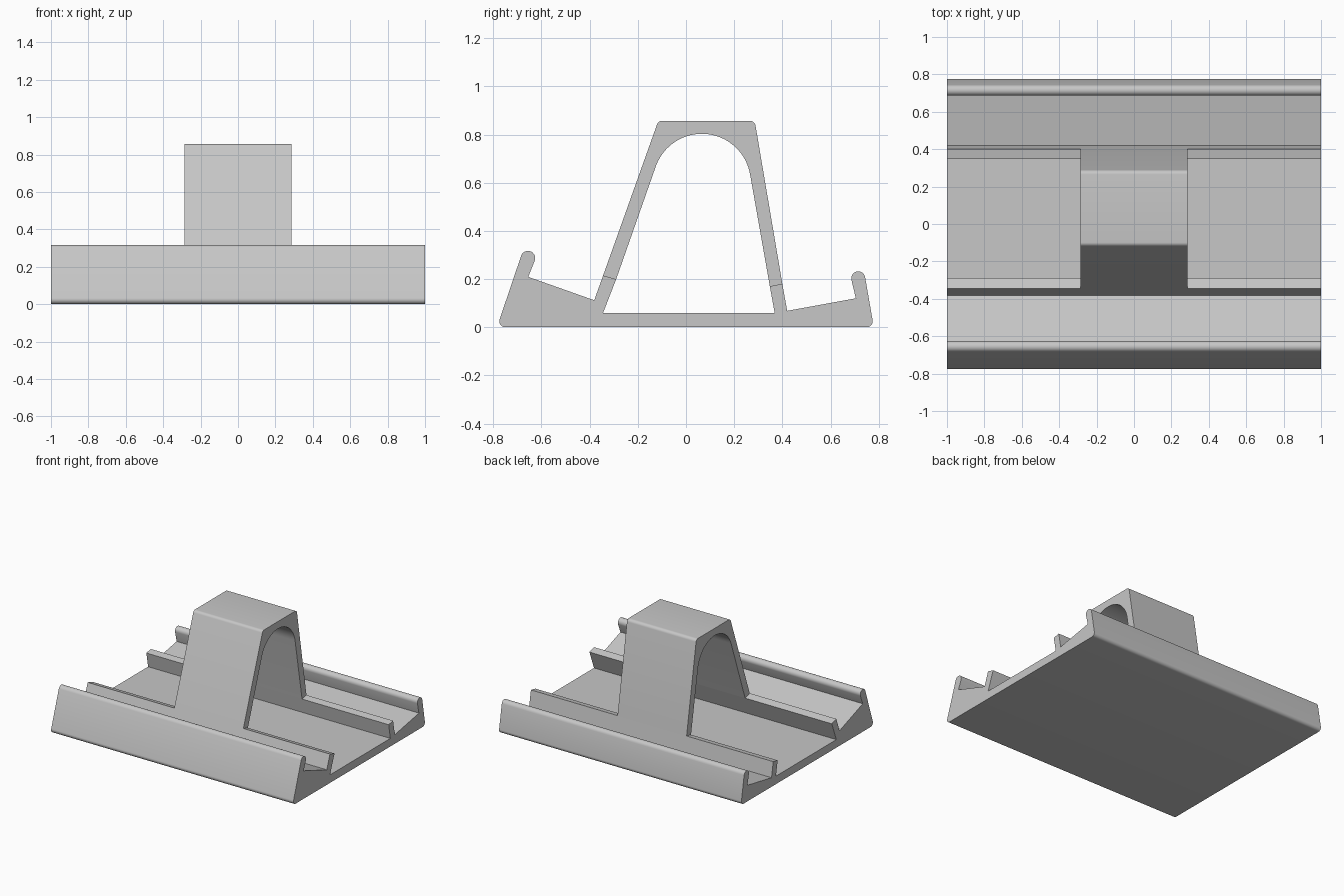
import bpy
import bmesh
from math import cos, sin, radians

cube = bpy.data.objects.get("Cube")
if cube:
    bpy.data.objects.remove(cube, do_unlink=True)

grey = bpy.data.materials.new("plain_grey")
grey.use_nodes = True
colour = (0.57, 0.57, 0.57, 1)
grey.diffuse_color = colour
grey.node_tree.nodes["Principled BSDF"].inputs["Base Color"].default_value = colour


def arc(y, z, r, start, end, steps=10):
    """Points on a circular arc in the y-z plane, angles in degrees."""
    angles = [radians(start + (end - start) * i / steps) for i in range(steps + 1)]
    return [(y + r * cos(a), z + r * sin(a)) for a in angles]


def extrude_profile(name, profile, half_width):
    """Solid made by sweeping a y-z outline along x."""
    bm = bmesh.new()
    face = bm.faces.new([bm.verts.new((-half_width, y, z)) for y, z in profile])
    result = bmesh.ops.extrude_face_region(bm, geom=[face], use_keep_orig=True)
    moved = [v for v in result["geom"] if isinstance(v, bmesh.types.BMVert)]
    bmesh.ops.translate(bm, verts=moved, vec=(2 * half_width, 0, 0))
    bmesh.ops.recalc_face_normals(bm, faces=bm.faces)
    mesh = bpy.data.meshes.new(name)
    bm.to_mesh(mesh)
    bm.free()
    mesh.materials.append(grey)
    obj = bpy.data.objects.new(name, mesh)
    bpy.context.collection.objects.link(obj)
    bpy.ops.object.select_all(action="DESELECT")
    obj.select_set(True)
    bpy.context.view_layer.objects.active = obj
    bpy.ops.object.shade_smooth_by_angle(angle=radians(25))
    return obj


# Ends of the two low walls, shared with the feet of the arch
front_out, front_in = (-0.344, 0.215), (-0.29, 0.199)
back_in, back_out = (0.348, 0.17), (0.40, 0.18)

# Base plate with a hooked lip on each long side and two low inner walls
base = (
    arc(-0.75, 0.025, 0.025, 160, 270)
    + arc(0.75, 0.025, 0.025, 270, 370)
    + arc(0.715, 0.203, 0.029, 10, 190)
    + [(0.705, 0.12), (0.42, 0.068), back_out, back_in, (0.368, 0.06)]
    + [(-0.344, 0.06), front_in, front_out, (-0.381, 0.112), (-0.655, 0.209)]
    + arc(-0.656, 0.287, 0.03, -20, 160)
)
extrude_profile("base_rail", base, 1.0)

# Central arch with rounded outer corners and a round inner vault
arch = (
    [front_in, front_out]
    + arc(-0.098, 0.833, 0.024, 160, 90, 6)
    + arc(0.265, 0.833, 0.024, 90, 10, 6)
    + [back_out, back_in]
    + arc(0.066, 0.60, 0.203, 10, 160, 32)
)
extrude_profile("center_arch", arch, 0.285)
